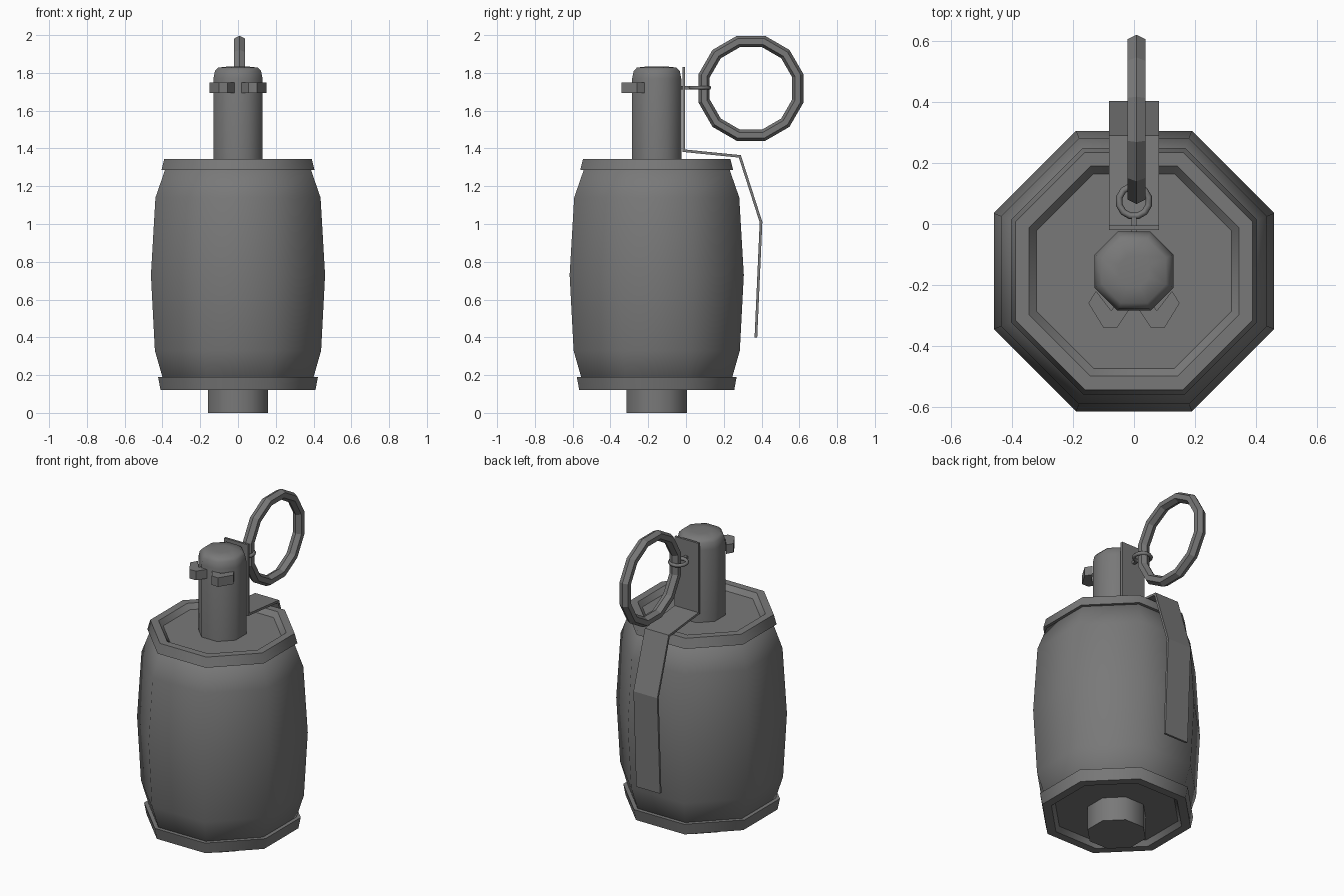
import bpy, bmesh, math
from mathutils import Vector

if "Cube" in bpy.data.objects:
    bpy.data.objects.remove(bpy.data.objects["Cube"])

CY = -0.155  # body axis offset in y

grey = bpy.data.materials.new("dark grey metal")
grey.diffuse_color = (0.19, 0.19, 0.19, 1)
grey.use_nodes = True
grey.node_tree.nodes["Principled BSDF"].inputs["Base Color"].default_value = grey.diffuse_color


def finish(name, bm, smooth=None):
    bmesh.ops.recalc_face_normals(bm, faces=bm.faces)
    me = bpy.data.meshes.new(name)
    bm.to_mesh(me)
    bm.free()
    ob = bpy.data.objects.new(name, me)
    bpy.context.collection.objects.link(ob)
    me.materials.append(grey)
    if smooth:
        bpy.ops.object.select_all(action='DESELECT')
        ob.select_set(True)
        bpy.context.view_layer.objects.active = ob
        bpy.ops.object.shade_smooth_by_angle(angle=math.radians(smooth))
    return ob


def lathe(name, profile, n=8):
    """Capped octagonal turning; profile is (flat-to-axis distance, z)."""
    bm = bmesh.new()
    rings = []
    for r, z in profile:
        R = r / math.cos(math.pi / n)
        rings.append([bm.verts.new((R * math.cos((k + .5) * math.tau / n),
                                    CY + R * math.sin((k + .5) * math.tau / n), z))
                      for k in range(n)])
    for a, b in zip(rings, rings[1:]):
        for k in range(n):
            j = (k + 1) % n
            bm.faces.new((a[k], a[j], b[j], b[k]))
    bm.faces.new(rings[0])
    bm.faces.new(rings[-1])
    return finish(name, bm, 50)


def prism(name, pts, vec):
    """Extrude a closed polygon along vec."""
    bm = bmesh.new()
    f = bm.faces.new([bm.verts.new(p) for p in pts])
    g = bmesh.ops.extrude_face_region(bm, geom=[f])
    bmesh.ops.translate(bm, vec=vec, verts=[e for e in g["geom"] if isinstance(e, bmesh.types.BMVert)])
    return finish(name, bm)


def ring(name, centre, u, v, major, rad, wid, n, m, smooth=None):
    """Faceted ring in the plane of u and v."""
    bm = bmesh.new()
    c, u, v = Vector(centre), Vector(u), Vector(v)
    w = u.cross(v)
    loops = []
    for i in range(n):
        a = (i + .5) * math.tau / n
        d = u * math.cos(a) + v * math.sin(a)
        loops.append([bm.verts.new(c + d * (major + rad * math.cos(k * math.tau / m))
                                   + w * wid * math.sin(k * math.tau / m)) for k in range(m)])
    for i in range(n):
        p, q = loops[i], loops[(i + 1) % n]
        for k in range(m):
            j = (k + 1) % m
            bm.faces.new((p[k], p[j], q[j], q[k]))
    return finish(name, bm, smooth)


# Barrel body, rims with recessed plates, base plug, fuze neck
lathe("body", [(.37, .16), (.40, .19), (.44, .33), (.461, .73), (.437, 1.14), (.385, 1.29), (.36, 1.30)])
lathe("top_rim", [(.36, 1.285), (.405, 1.285), (.39, 1.345), (.345, 1.345), (.32, 1.315)])
lathe("bottom_rim", [(.36, .19), (.423, .19), (.41, .12), (.36, .12), (.34, .15)])
lathe("base_plug", [(.16, 0), (.16, .16)])
lathe("fuze_neck", [(.13, 1.30), (.13, 1.77), (.122, 1.81), (.105, 1.828), (.05, 1.834)])

# Bent safety lever
path = [(-.012, 1.83), (-.012, 1.388), (.285, 1.358), (.397, 1.01), (.37, .40)]
t = .007
dirs = [(Vector(b) - Vector(a)).normalized() for a, b in zip(path, path[1:])]
left, right = [], []
for i, p in enumerate(path):
    d0, d1 = dirs[max(i - 1, 0)], dirs[min(i, len(dirs) - 1)]
    n0, n1 = Vector((-d0.y, d0.x)), Vector((-d1.y, d1.x))
    off = (n0 + n1) * (t / (1 + n0.dot(n1)))
    left.append(Vector(p) + off)
    right.append(Vector(p) - off)
prism("safety_lever", [(-.083, q.x, q.y) for q in left + right[::-1]], (.166, 0, 0))

# Pull ring, small pin eye and pin shaft
ring("pull_ring", (.008, .344, 1.718), (0, 1, 0), (0, 0, 1), .257, .031, .034, 12, 6)
ring("pin_eye", (0, .075, 1.722), (1, 0, 0), (0, 1, 0), .05, .011, .011, 12, 6, 65)
prism("pin_shaft", [(x, -.04, 1.722 + z) for x, z in ((-.009, -.009), (.009, -.009), (.009, .009), (-.009, .009))],
      (0, .065, 0))

# Split pin ends bent outward at the front
half = [(.008, -.27), (.055, -.34), (.10, -.342), (.15, -.26), (.125, -.22), (.075, -.285), (.05, -.25)]
for s, side in ((1, "right"), (-1, "left")):
    prism("pin_end_" + side, [(s * x, y, 1.693) for x, y in half], (0, 0, .057))
